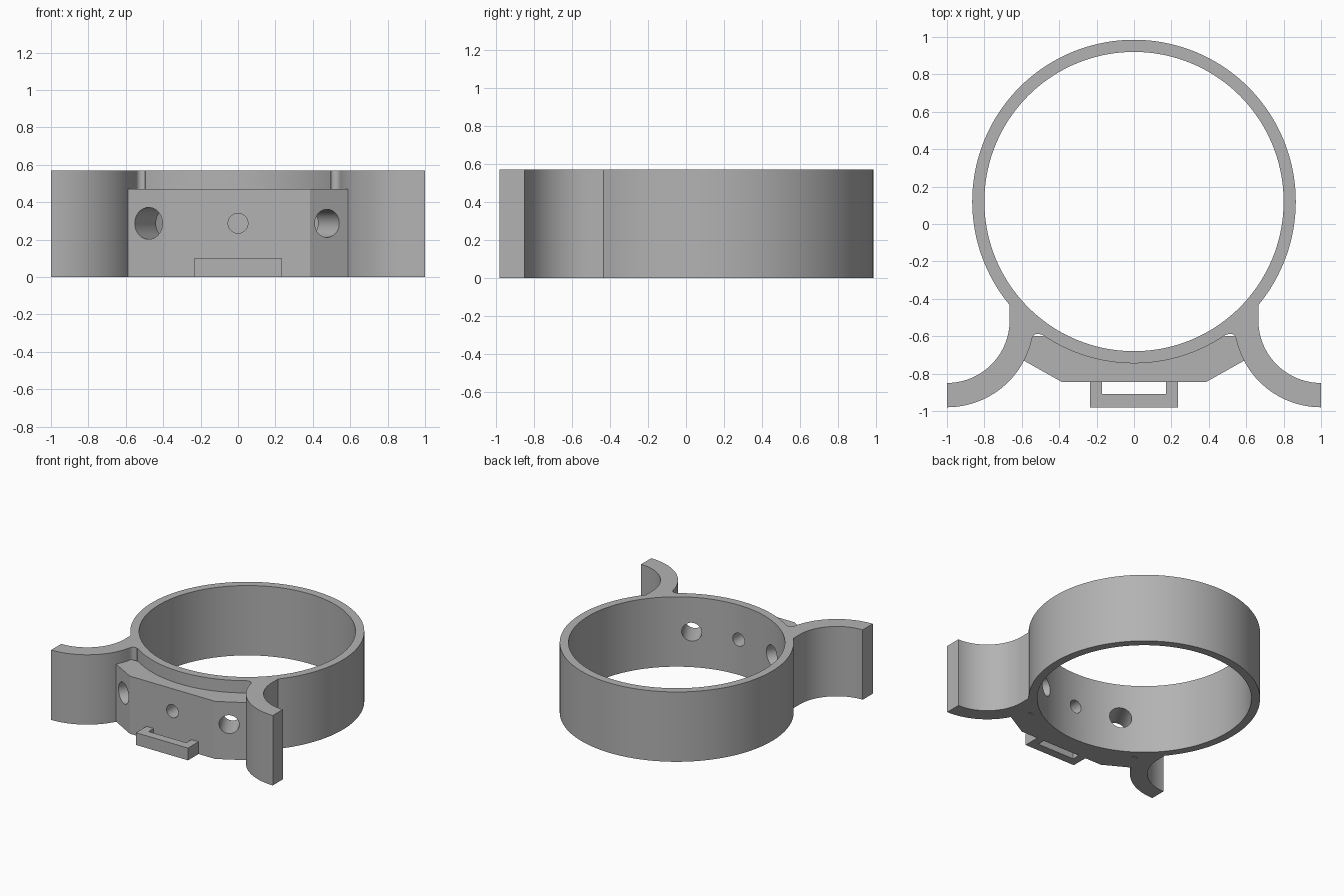
import bpy, bmesh, math
from mathutils import Vector

if "Cube" in bpy.data.objects:
    bpy.data.objects.remove(bpy.data.objects["Cube"])

H = 0.57                 # full height
BLOCK_H = 0.47           # front block height
RING_Y = 0.12            # ring centre

grey = bpy.data.materials.new("plain grey")
grey.diffuse_color = (0.45, 0.45, 0.45, 1)
grey.use_nodes = True
grey.node_tree.nodes["Principled BSDF"].inputs["Base Color"].default_value = grey.diffuse_color


def arc(cx, cy, r, a0, a1, n):
    """Points on an arc, angles in degrees."""
    angles = [math.radians(a0 + (a1 - a0) * i / n) for i in range(n + 1)]
    return [(cx + r * math.cos(a), cy + r * math.sin(a)) for a in angles]


def prism(name, pts, z0, z1):
    """Extrude a closed xy outline from z0 to z1."""
    bm = bmesh.new()
    face = bm.faces.new([bm.verts.new((x, y, z0)) for x, y in pts])
    top = bmesh.ops.extrude_face_region(bm, geom=[face])["geom"]
    bmesh.ops.translate(bm, vec=(0, 0, z1 - z0),
                        verts=[v for v in top if isinstance(v, bmesh.types.BMVert)])
    bmesh.ops.recalc_face_normals(bm, faces=bm.faces)
    me = bpy.data.meshes.new(name)
    bm.to_mesh(me)
    bm.free()
    me.materials.append(grey)
    ob = bpy.data.objects.new(name, me)
    bpy.context.collection.objects.link(ob)
    return ob


def combine(target, other, op):
    """Apply a boolean and remove the helper."""
    bpy.context.view_layer.objects.active = target
    mod = target.modifiers.new(op, 'BOOLEAN')
    mod.object, mod.operation, mod.solver = other, op, 'EXACT'
    bpy.ops.object.modifier_apply(modifier=mod.name)
    bpy.data.objects.remove(other)


# Ring body, bored out at the end
holder = prism("ring_holder", arc(0, RING_Y, 0.865, 0, 360, 144)[:-1], 0, H)

# Curved side arms with a small fillet where they meet the ring
arm = (arc(-1, -0.515, 0.465, -90, -12, 24)
       + arc(-0.515, -0.617, 0.03, 165, 55, 8)
       + [(-0.47, -0.57), (-0.60, -0.43), (-0.665, -0.425)]
       + arc(-1, -0.515, 0.335, 0, -90, 28))
for side, name in ((1, "left_arm"), (-1, "right_arm")):
    combine(holder, prism(name, [(x * side, y) for x, y in arm], 0, H), 'UNION')

# Front mounting block with slanted cheeks
half = [(-0.60, -0.60), (-0.59, -0.73), (-0.385, -0.845)]
block = half + [(-x, y) for x, y in reversed(half)]
combine(holder, prism("front_block", block, 0, BLOCK_H), 'UNION')

# U-shaped strap loop at the bottom of the block
loop = [(-0.235, -0.82), (-0.235, -0.98), (0.235, -0.98), (0.235, -0.82),
        (0.17, -0.82), (0.17, -0.91), (-0.17, -0.91), (-0.17, -0.82)]
combine(holder, prism("strap_loop", loop, 0, 0.10), 'UNION')

# Main bore
combine(holder, prism("bore", arc(0, RING_Y, 0.80, 0, 360, 144)[:-1], -0.1, H + 0.1),
        'DIFFERENCE')

# Three holes, each square to its face of the block
for x, y, r, d in ((-0.478, -0.793, 0.085, (0.489, 0.872, 0)),
                   (0, -0.845, 0.053, (0, 1, 0)),
                   (0.476, -0.794, 0.075, (-0.489, 0.872, 0))):
    drill = prism("drill", arc(0, 0, r, 0, 360, 48)[:-1], -0.1, 0.45)
    drill.rotation_euler = Vector(d).to_track_quat('Z', 'Y').to_euler()
    drill.location = (x, y, 0.287)
    bpy.context.view_layer.update()
    combine(holder, drill, 'DIFFERENCE')

bpy.ops.object.select_all(action='DESELECT')
holder.select_set(True)
bpy.context.view_layer.objects.active = holder
bpy.ops.object.shade_smooth_by_angle(angle=math.radians(25))
